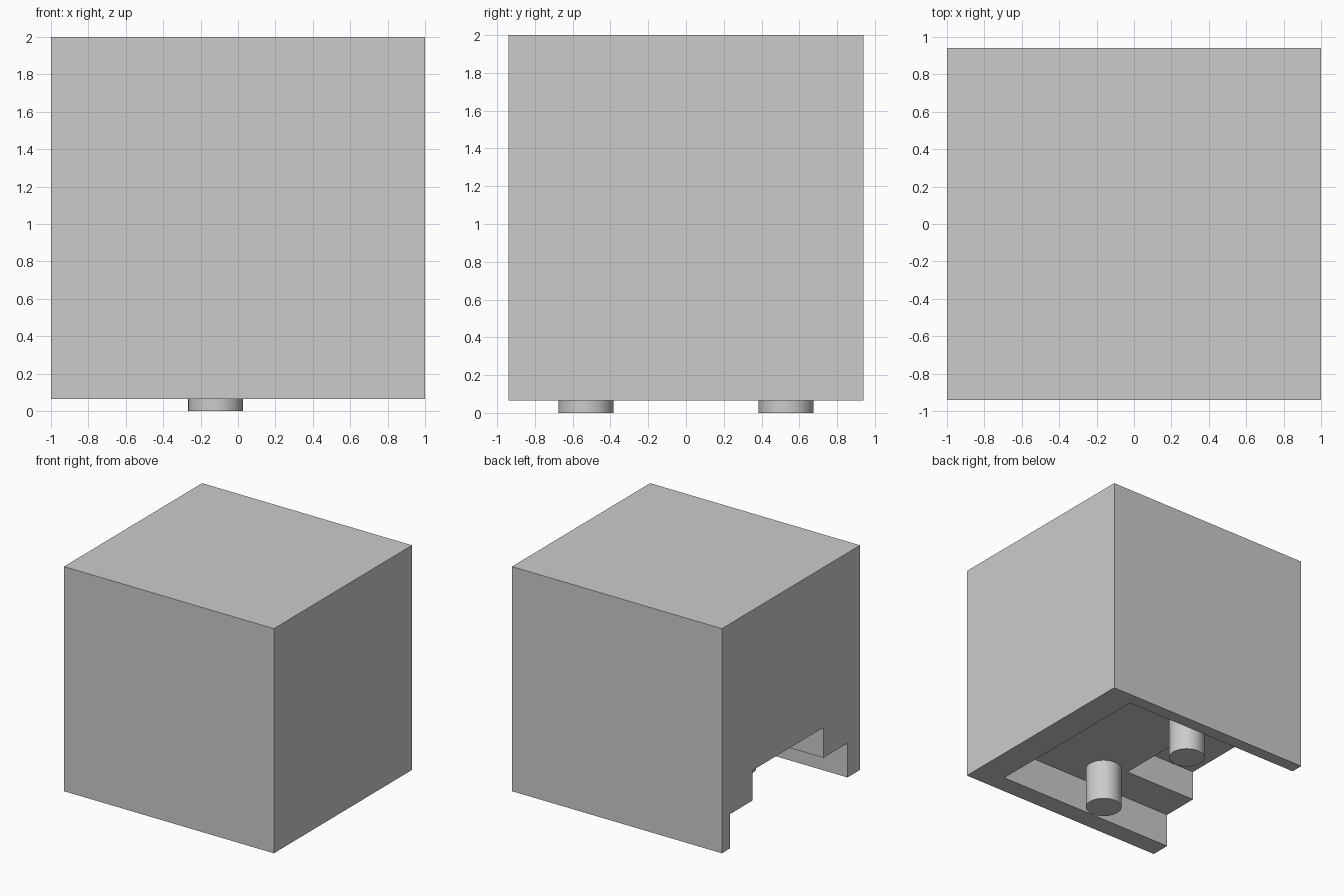
import bpy
import math

cube = bpy.data.objects.get("Cube")
if cube:
    bpy.data.objects.remove(cube, do_unlink=True)

grey = bpy.data.materials.new("plain grey")
grey.use_nodes = True
colour = (0.6, 0.6, 0.6, 1)
grey.diffuse_color = colour
grey.node_tree.nodes["Principled BSDF"].inputs["Base Color"].default_value = colour


def box(name, x, y, z):
    """Box from its (low, high) range on each axis."""
    ranges = (x, y, z)
    bpy.ops.mesh.primitive_cube_add(size=1, location=[sum(r) / 2 for r in ranges])
    ob = bpy.context.object
    ob.name = name
    ob.scale = [r[1] - r[0] for r in ranges]
    bpy.ops.object.transform_apply(location=True, rotation=False, scale=True)
    ob.data.materials.append(grey)
    return ob


def carve(target, cutter):
    mod = target.modifiers.new(cutter.name, "BOOLEAN")
    mod.operation = "DIFFERENCE"
    mod.solver = "EXACT"
    mod.object = cutter
    bpy.context.view_layer.objects.active = target
    bpy.ops.object.modifier_apply(modifier=mod.name)
    bpy.data.objects.remove(cutter, do_unlink=True)


# Main block
BASE, CEILING, SLOT_TOP = 0.065, 0.36, 0.62
body = box("body", (-1, 1), (-0.94, 0.94), (BASE, 2))

# Stepped recess underneath, open on one side
carve(body, box("recess", (-1.2, 0.74), (-0.77, 0.83), (-0.2, CEILING)))
carve(body, box("slot", (-1.2, -0.3), (-0.44, 0.52), (0.2, SLOT_TOP)))

# Round feet hanging from the recess ceiling
for name, y in (("front_foot", -0.53), ("back_foot", 0.53)):
    bpy.ops.mesh.primitive_cylinder_add(
        vertices=48, radius=0.146, depth=CEILING, location=(-0.12, y, CEILING / 2))
    foot = bpy.context.object
    foot.name = name
    foot.data.materials.append(grey)
    bpy.ops.object.shade_smooth_by_angle(angle=math.radians(30))
